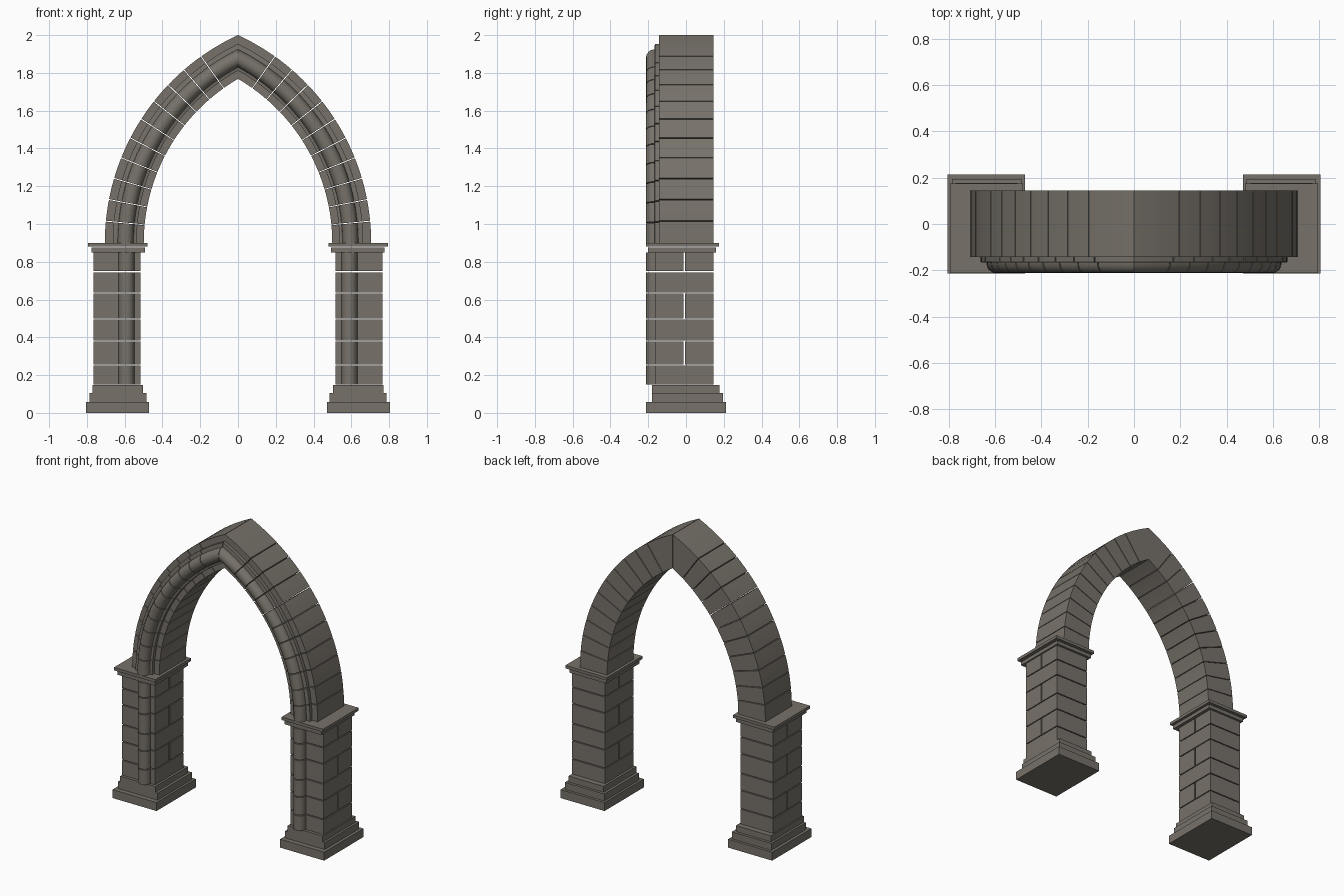
import bpy, bmesh, math

if "Cube" in bpy.data.objects:
    bpy.data.objects.remove(bpy.data.objects["Cube"])

stone = bpy.data.materials.new("grey_brown_stone")
stone.diffuse_color = (0.185, 0.168, 0.143, 1)
stone.use_nodes = True
stone.node_tree.nodes["Principled BSDF"].inputs["Base Color"].default_value = stone.diffuse_color


def finish(bm, name, angle=None):
    """Turn a bmesh into an object mirrored across x = 0."""
    bmesh.ops.recalc_face_normals(bm, faces=bm.faces)
    me = bpy.data.meshes.new(name)
    bm.to_mesh(me)
    bm.free()
    me.materials.append(stone)
    ob = bpy.data.objects.new(name, me)
    bpy.context.collection.objects.link(ob)
    m = ob.modifiers.new("mirror", 'MIRROR')
    m.use_mirror_merge = False
    if angle:
        bpy.context.view_layer.objects.active = ob
        ob.select_set(True)
        bpy.ops.object.shade_smooth_by_angle(angle=math.radians(angle))
        ob.select_set(False)
    return ob


def loft(bm, rings):
    """Closed solid through a list of equal-length rings."""
    vs = [[bm.verts.new(p) for p in r] for r in rings]
    n = len(vs[0])
    for a, b in zip(vs, vs[1:]):
        for i in range(n):
            j = (i + 1) % n
            bm.faces.new((a[i], a[j], b[j], b[i]))
    bm.faces.new(vs[0])
    bm.faces.new(vs[-1])


def box(bm, x0, x1, y0, y1, z0, z1):
    ring = [(x0, y0), (x1, y0), (x1, y1), (x0, y1)]
    loft(bm, [[(x, y, z) for x, y in ring] for z in (z0, z1)])


def box_part(name, *dims):
    bm = bmesh.new()
    box(bm, *dims)
    return finish(bm, name)


# stepped bases and capitals
box_part("base_plinth", 0.47, 0.805, -0.213, 0.213, 0, 0.058)
box_part("base_step", 0.485, 0.785, -0.18, 0.195, 0.058, 0.106)
box_part("base_top", 0.503, 0.77, -0.18, 0.177, 0.106, 0.147)
box_part("capital_neck", 0.493, 0.775, -0.20, 0.16, 0.85, 0.875)
box_part("capital_slab", 0.48, 0.795, -0.212, 0.175, 0.88, 0.90)

# coursed piers, every other course split in two, with an attached round shaft
G = 0.003
levels = [0.147, 0.254, 0.381, 0.498, 0.634, 0.747, 0.853]
blocks, shaft = bmesh.new(), bmesh.new()
CX, RS = 0.59, 0.042
for k, (a, b) in enumerate(zip(levels, levels[1:])):
    lo, hi = a + G, b - G
    if k % 2:
        box(blocks, 0.515, 0.765, -0.165, -0.012, lo, hi)
        box(blocks, 0.515, 0.765, -0.004, 0.145, lo, hi)
    else:
        box(blocks, 0.515, 0.765, -0.165, 0.145, lo, hi)
    half = [(CX - RS * math.cos(math.pi * i / 10),
             -0.167 - RS * 1.05 * math.sin(math.pi * i / 10)) for i in range(11)]
    half += [(CX + RS, -0.16), (CX - RS, -0.16)]
    loft(shaft, [[(x, y, z) for x, y in half] for z in (lo, hi)])
finish(blocks, "pier_blocks")
finish(shaft, "pier_shaft", 40)

# arch: moulded profile (inset from outer curve, y) swept in wedge stones
ARC_R, ARC_X, ARC_Z, STEP = 1.211, -0.506, 0.90, 0.0953
profile = [(0, 0.145), (0, -0.142), (0.042, -0.142), (0.042, -0.165), (0.068, -0.167)]
profile += [(0.11 - 0.042 * math.cos(math.pi * i / 8),
             -0.169 - 0.043 * math.sin(math.pi * i / 8)) for i in range(9)]
profile += [(0.168, -0.165), (0.168, -0.142), (0.206, -0.142), (0.206, 0.145)]


def section(angle_of):
    ring = []
    for d, y in profile:
        r = ARC_R - d
        t = angle_of(r)
        ring.append((ARC_X + r * math.cos(t), y, ARC_Z + r * math.sin(t)))
    return ring


arch = bmesh.new()
SUB = 3
for k in range(11):
    start = k * STEP + (0.002 if k else 0)

    def end(r, k=k):
        # the last stone is cut by the centre plane
        return math.acos((0.001 - ARC_X) / r) if k == 10 else (k + 1) * STEP - 0.002

    loft(arch, [section(lambda r, f=s / SUB: start + (end(r) - start) * f)
                for s in range(SUB + 1)])
finish(arch, "arch_stones", 30)
